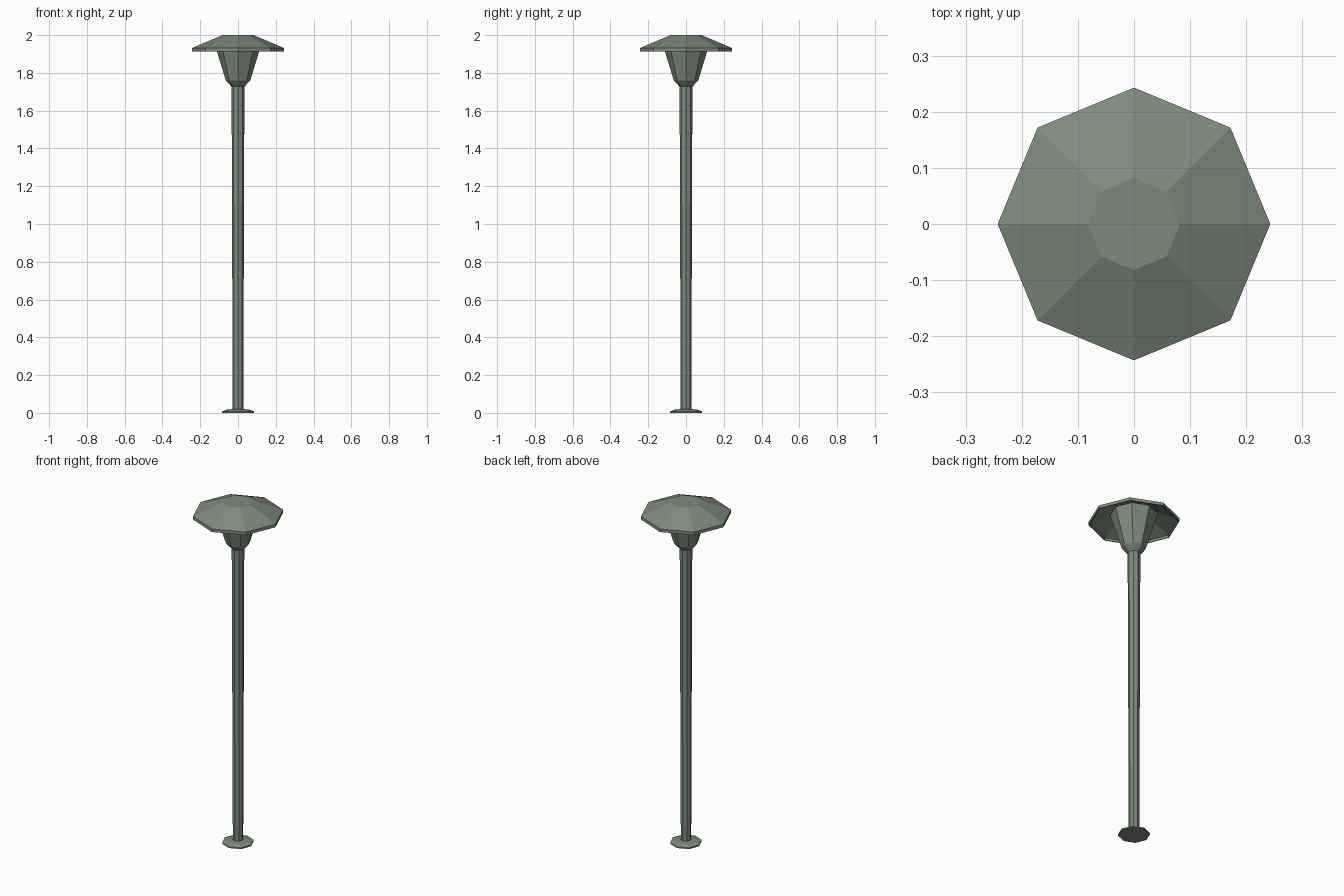
import bpy, bmesh, math

if "Cube" in bpy.data.objects:
    bpy.data.objects.remove(bpy.data.objects["Cube"])

# One muted green paint
paint = bpy.data.materials.new("muted_green_paint")
paint.diffuse_color = (0.205, 0.260, 0.205, 1)
paint.use_nodes = True
paint.node_tree.nodes["Principled BSDF"].inputs["Base Color"].default_value = paint.diffuse_color

def lathe(name, profile, sides=8, closed=False):
    """Revolve (radius, height) points; closed joins the ends, otherwise they are capped."""
    bm = bmesh.new()
    rings = []
    for r, z in profile:
        rings.append([bm.verts.new((r * math.cos(2 * math.pi * i / sides),
                                    r * math.sin(2 * math.pi * i / sides), z))
                      for i in range(sides)])
    pairs = list(zip(rings, rings[1:]))
    if closed:
        pairs.append((rings[-1], rings[0]))
    else:
        bm.faces.new(rings[0])
        bm.faces.new(rings[-1])
    for a, b in pairs:
        for i in range(sides):
            j = (i + 1) % sides
            bm.faces.new((a[i], a[j], b[j], b[i]))
    bmesh.ops.recalc_face_normals(bm, faces=bm.faces)
    me = bpy.data.meshes.new(name)
    bm.to_mesh(me)
    bm.free()
    me.materials.append(paint)
    ob = bpy.data.objects.new(name, me)
    bpy.context.collection.objects.link(ob)
    return ob

# Ground flange
lathe("base_plate", [(0.085, 0), (0.085, 0.008), (0.065, 0.016), (0.03, 0.02)])
# Post, slightly wider toward the top
lathe("post", [(0.028, 0.01), (0.034, 1.735)])
# Lantern body flaring up into the hood
lathe("lantern", [(0.035, 1.728), (0.065, 1.76), (0.128, 1.967)])
# Hollow hood with a flat top and short rim
lathe("hood", [(0.238, 1.914), (0.243, 1.914), (0.243, 1.932), (0.082, 2.0),
               (0.0, 2.0), (0.0, 1.994), (0.080, 1.994), (0.238, 1.928)][:4]
      + [(0.080, 1.994), (0.238, 1.928)], closed=True)
# Flat top closing the hood
lathe("hood_top", [(0.082, 1.994), (0.082, 2.0)])
